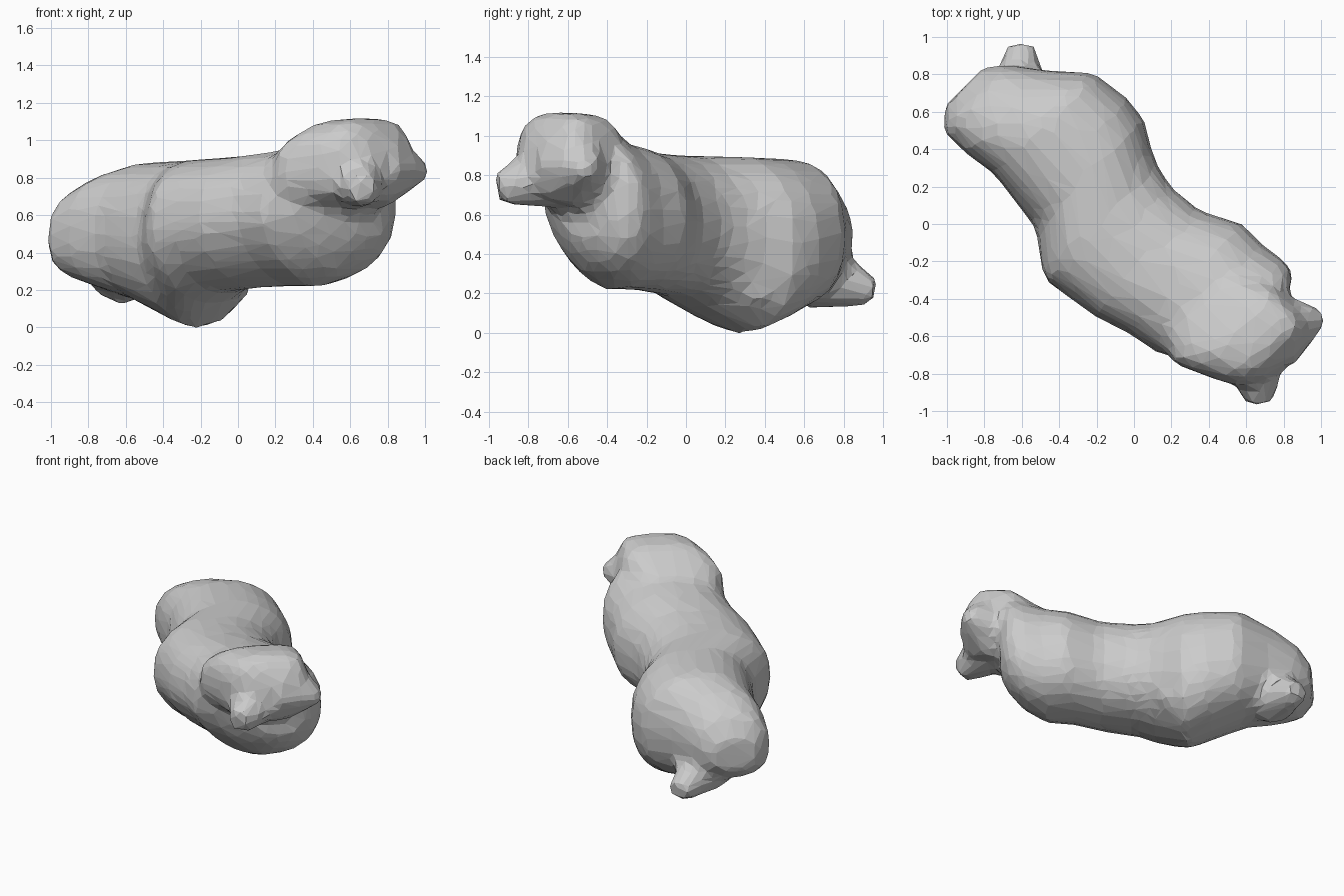
import bpy, bmesh
from math import cos, sin, pi, copysign
from mathutils import Vector, Matrix

if "Cube" in bpy.data.objects:
    bpy.data.objects.remove(bpy.data.objects["Cube"])

R = 0.5 ** 0.5
bm = bmesh.new()


def skin(rings):
    """Closed tube through rings of points."""
    rows = [[bm.verts.new(p) for p in ring] for ring in rings]
    n = len(rows[0])
    faces = [bm.faces.new(rows[0]), bm.faces.new(rows[-1][::-1])]
    for a, b in zip(rows, rows[1:]):
        for i in range(n):
            j = (i + 1) % n
            faces.append(bm.faces.new((a[i], b[i], b[j], a[j])))
    bmesh.ops.recalc_face_normals(bm, faces=faces)


def loft(sections, powers, n=24):
    """Rounded sections (s, t0, t1, z0, z1, low-left power) along the diagonal.
    powers: roundness of the upper right, upper left and lower right corners."""
    rings = []
    for s, t0, t1, z0, z1, low_left in sections:
        ring = []
        quad = (powers[0], powers[1], low_left, powers[2])
        for i in range(n):
            a = 2 * pi * i / n
            p = quad[i * 4 // n]
            c = copysign(abs(cos(a)) ** (2 / p), cos(a))
            d = copysign(abs(sin(a)) ** (2 / p), sin(a))
            t = (t0 + t1) / 2 + (t1 - t0) / 2 * c
            z = (z0 + z1) / 2 + (z1 - z0) / 2 * d
            ring.append(Vector(((s + t) * R, (t - s) * R, z)))
        rings.append(ring)
    skin(rings)


def limb(a, b, r0, r1, n=8):
    """Tapered stub from a to b."""
    a, b = Vector(a), Vector(b)
    q = (b - a).to_track_quat('Z', 'Y')
    skin([[p + q @ Vector((r * cos(2 * pi * i / n), r * sin(2 * pi * i / n), 0))
           for i in range(n)] for p, r in ((a, r0), (b, r1))])


# Body: haunches, waist, shoulders and chest
loft([(-1.16, -.27, .03, .36, .58, 3), (-1.07, -.37, .13, .27, .72, 2.8),
      (-.9, -.37, .26, .20, .82, 2.4), (-.72, -.34, .42, .14, .88, 2.2),
      (-.5, -.37, .45, .05, .89, 2), (-.35, -.39, .43, -.005, .895, 1.9),
      (-.22, -.49, .35, .07, .90, 1.8), (-.13, -.55, .31, .13, .90, 1.8),
      (0, -.53, .28, .19, .905, 1.8), (.2, -.50, .30, .21, .92, 1.7),
      (.41, -.43, .41, .22, .95, 1.6), (.58, -.40, .41, .22, .98, 1.5),
      (.72, -.30, .43, .28, 1.01, 1.5), (.80, -.19, .41, .36, 1.01, 1.6),
      (.86, -.06, .29, .46, .96, 1.8)], (2.2, 2.4, 2.5))

# Head, with a wide cheek on the left
loft([(.56, -.32, .20, .62, .98, 3), (.68, -.38, .25, .63, 1.05, 3),
      (.78, -.33, .29, .64, 1.11, 3), (.92, -.27, .29, .65, 1.12, 3),
      (1.0, -.22, .28, .66, 1.11, 3), (1.06, -.14, .26, .69, 1.04, 3),
      (1.10, -.06, .18, .74, .94, 3)], (4, 2.6, 3))

# Ear, snout and tail stubs
limb((.78, -.56, .85), (1.012, -.495, .83), .23, .045)
limb((.64, -.68, .80), (.675, -.955, .73), .18, .085)
limb((-.62, .66, .30), (-.60, .955, .20), .19, .075)

# Tucked hind foot
bmesh.ops.create_icosphere(bm, subdivisions=2, radius=.13,
                           matrix=Matrix.Translation((-.06, .36, .23)))

mesh = bpy.data.meshes.new("animal_body")
bm.to_mesh(mesh)
bm.free()
body = bpy.data.objects.new("animal_body", mesh)
bpy.context.collection.objects.link(body)

# Fuse all parts into one faceted skin
fuse = body.modifiers.new("fuse", 'REMESH')
fuse.mode = 'VOXEL'
fuse.voxel_size = .045
relax = body.modifiers.new("relax", 'SMOOTH')
relax.factor = .4
relax.iterations = 1
facet = body.modifiers.new("facet", 'DECIMATE')
facet.ratio = .18
